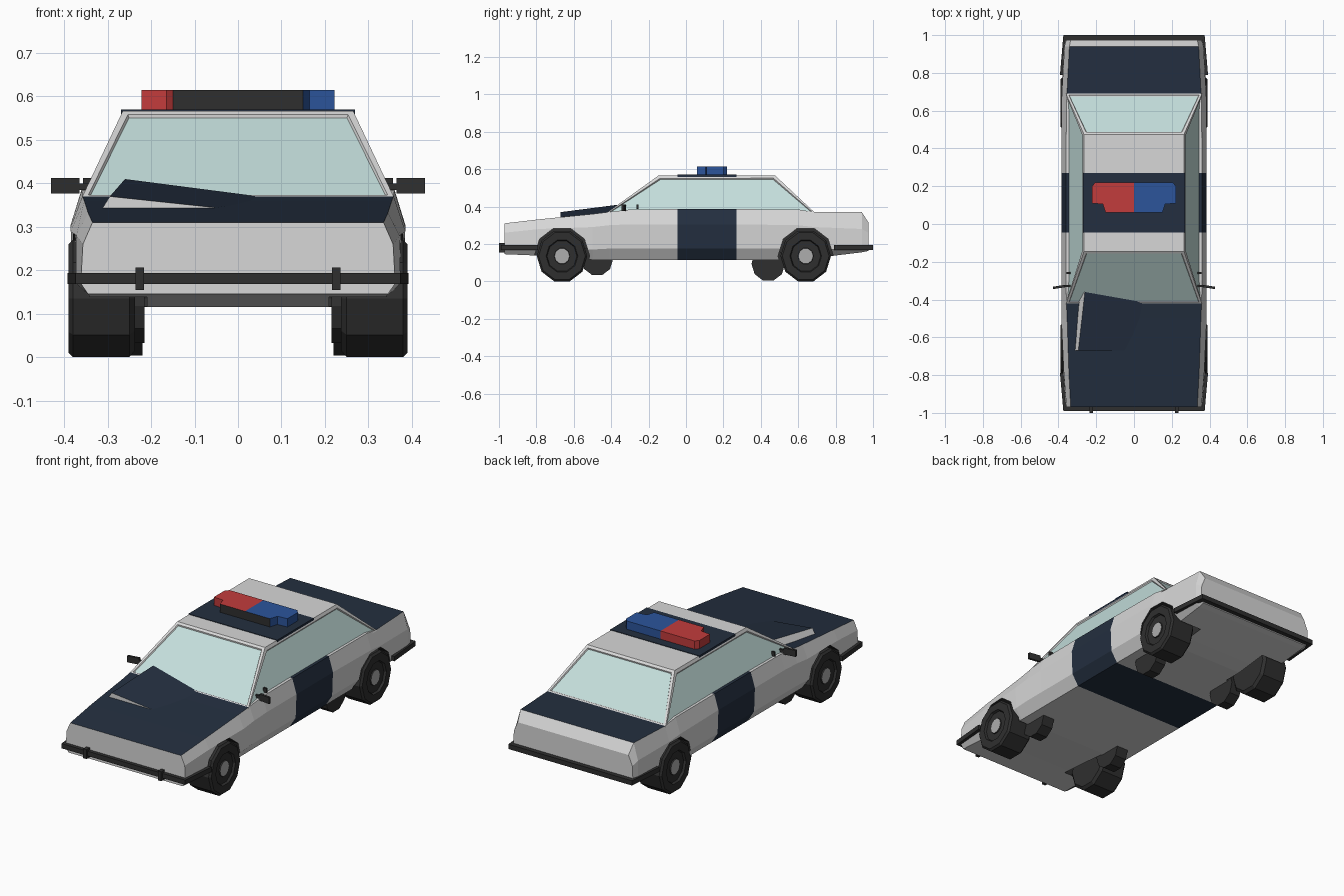
import bpy, bmesh, math
from mathutils import Vector

if "Cube" in bpy.data.objects:
    bpy.data.objects.remove(bpy.data.objects["Cube"])


def mat(name, r, g, b):
    m = bpy.data.materials.new(name)
    m.diffuse_color = (r, g, b, 1)
    m.use_nodes = True
    m.node_tree.nodes["Principled BSDF"].inputs["Base Color"].default_value = m.diffuse_color
    return m


WHITE = mat("white_paint", 0.68, 0.68, 0.68)
NAVY = mat("navy_paint", 0.017, 0.028, 0.05)
BLACK = mat("black_rubber", 0.028, 0.028, 0.028)
GLASS = mat("pale_glass", 0.55, 0.73, 0.71)
RED = mat("red_lamp", 0.54, 0.045, 0.045)
BLUE = mat("blue_lamp", 0.025, 0.09, 0.33)
HUB = mat("hub_grey", 0.42, 0.42, 0.42)


def make(name, verts, faces, mats, rule=None):
    """Mesh object with outward normals; rule(face) picks the material slot."""
    bm = bmesh.new()
    vs = [bm.verts.new(v) for v in verts]
    for f in faces:
        bm.faces.new([vs[i] for i in f])
    bmesh.ops.recalc_face_normals(bm, faces=bm.faces)
    if rule:
        for f in bm.faces:
            f.material_index = rule(f)
    me = bpy.data.meshes.new(name)
    bm.to_mesh(me)
    bm.free()
    for m in mats:
        me.materials.append(m)
    ob = bpy.data.objects.new(name, me)
    bpy.context.collection.objects.link(ob)
    return ob


def loft(name, rings, mats, rule=None, closed=False):
    n, k = len(rings[0]), len(rings)
    faces = []
    for r in range(k if closed else k - 1):
        a, b = r * n, ((r + 1) % k) * n
        faces += [(a + i, a + (i + 1) % n, b + (i + 1) % n, b + i) for i in range(n)]
    if not closed:
        faces += [tuple(range(n)), tuple(range((k - 1) * n, k * n))]
    return make(name, [v for r in rings for v in r], faces, mats, rule)


def prism(name, outline, z0, z1, mats, rule=None):
    return loft(name, [[(x, y, z) for x, y in outline] for z in (z0, z1)], mats, rule)


def box(name, lo, hi, m):
    o = [(lo[0], lo[1]), (hi[0], lo[1]), (hi[0], hi[1]), (lo[0], hi[1])]
    return prism(name, o, lo[2], hi[2], [m])


def turned(name, profile, s, y, z, mats, rule=None, sides=10):
    """Turn an (x, radius) profile about an axle; s mirrors it in x."""
    rings = []
    for x, r in profile:
        rings.append([(s * x, y + r * math.sin(math.tau * (i + .5) / sides),
                       z - r / math.cos(math.pi / sides) * math.cos(math.tau * (i + .5) / sides))
                      for i in range(sides)])
    return loft(name, rings, mats, rule)


# Lower body: y, then (half width, z) at sill, lower side, shoulder, top edge
SECTIONS = [
    (-.97, (.345, .145), (.362, .17), (.357, .26), (.335, .31)),
    (-.78, (.34, .137), (.375, .17), (.372, .28), (.345, .332)),
    (-.50, (.342, .115), (.38, .17), (.385, .29), (.354, .360)),
    (-.41, (.342, .115), (.38, .175), (.385, .30), (.358, .371)),
    (-.30, (.342, .115), (.38, .175), (.385, .305), (.360, .384)),
    (-.045, (.342, .115), (.38, .175), (.385, .305), (.360, .386)),
    (.27, (.342, .115), (.38, .175), (.385, .305), (.360, .386)),
    (.60, (.342, .115), (.38, .175), (.385, .30), (.358, .384)),
    (.69, (.342, .125), (.38, .17), (.382, .29), (.355, .37)),
    (.94, (.345, .155), (.37, .17), (.368, .28), (.342, .37)),
    (.975, (.345, .162), (.362, .18), (.358, .26), (.335, .315)),
]


def body_rule(f):
    c = f.calc_center_median()
    if -.045 < c.y < .27 and abs(f.normal.y) < .5:
        return 1
    if f.normal.z > .8 and abs(c.x) < .1 and (c.y < -.41 or .69 < c.y < .94):
        return 1
    return 0


PAINT = [WHITE, NAVY, BLACK]
body = loft("body", [[(w, y, z) for w, z in p] + [(-w, y, z) for w, z in reversed(p)]
                     for y, *p in SECTIONS], PAINT, body_rule)

# Wheel arches cut into the body
AXLES = {"front": -.663, "rear": .64}
for s in (-1, 1):
    for end, y in AXLES.items():
        cut = turned("arch_cutter", [(.21, .148), (.45, .148)], s, y, .135, PAINT, lambda f: 2)
        cut.hide_render = True
        mod = body.modifiers.new("arch", 'BOOLEAN')
        mod.operation, mod.object, mod.solver = 'DIFFERENCE', cut, 'EXACT'
        bpy.context.view_layer.objects.active = body
        bpy.ops.object.modifier_apply(modifier=mod.name)
        bpy.data.objects.remove(cut)

# Cabin with recessed windows on its four sloping faces
cabin = loft("cabin", [[(-w, a, z), (w, a, z), (w, b, z), (-w, b, z)]
                       for w, a, b, z in ((.36, -.425, .69, .366), (.265, -.145, .475, .567))],
             [WHITE, GLASS])
bm = bmesh.new()
bm.from_mesh(cabin.data)
bm.faces.ensure_lookup_table()
panes = [f for f in bm.faces if abs(f.normal.z) < .95]
bmesh.ops.inset_individual(bm, faces=panes, thickness=.019)
bmesh.ops.inset_individual(bm, faces=panes, thickness=.005, depth=-.006)
for f in panes:
    f.material_index = 1
bm.to_mesh(cabin.data)
bm.free()

# Dark band across the roof
box("roof_band", (-.269, -.045, .556), (.269, .27, .570), NAVY)

# Raised, buckled panel on the bonnet
make("bonnet_flap",
     [(-.315, -.67, .338), (-.05, -.67, .344), (.08, -.42, .366), (-.295, -.36, .365),
      (-.295, -.67, .37), (-.26, -.36, .41)],
     [(0, 1, 4), (4, 1, 5), (1, 2, 5), (0, 4, 5, 3), (2, 3, 5), (0, 3, 2, 1)],
     PAINT, lambda f: 1 if f.normal.z > .75 else 0)

# Light bar: red and blue halves with a dark front
for name, s, col in (("red_light", -1, RED), ("blue_light", 1, BLUE)):
    o = [(0, .06), (.15, .06), (.165, .105), (.222, .11), (.222, .2), (.205, .22), (0, .22)]
    prism(name, [(s * x, y) for x, y in o], .567, .615, [col, BLACK],
          lambda f: 1 if f.normal.y < -.9 and f.calc_center_median().y < .07 else 0)

# Bumpers wrapping round the corners
for name, s, tip in (("front_bumper", -1, .99), ("rear_bumper", 1, 1.0)):
    half = [(.392, .79), (.374, tip)]
    inner = [(.352, tip - .03), (.365, .79)]
    o = half + [(-x, y) for x, y in reversed(half)]
    o += [(-x, y) for x, y in reversed(inner)] + inner
    prism(name, [(x, s * y) for x, y in o], .168, .194, [BLACK])

for s in (-1, 1):
    side = "left" if s < 0 else "right"
    # Bumper guards
    box(side + "_bumper_guard", (s * .226 - .01, -1.0, .155), (s * .226 + .01, -.965, .206), BLACK)
    # Door mirrors
    o = [(.365, -.335), (.43, -.345), (.43, -.332), (.365, -.322)]
    prism(side + "_mirror", [(s * x, y) for x, y in o], .377, .412, [BLACK])
    box(side + "_mirror_stem", (s * .355 - .02, -.333, .385), (s * .355 + .02, -.322, .4), BLACK)
    box(side + "_mirror_mount", (s * .347 - .01, -.265, .388), (s * .347 + .01, -.255, .412), BLACK)
    # Wheels, hub in grey, and the dark lumps inboard of them
    for end, y in AXLES.items():
        turned(f"{end}_{side}_wheel",
               [(.237, .12), (.25, .135), (.38, .135), (.39, .125), (.39, .085), (.378, .08),
                (.378, .042), (.384, .04)], s, y, .135, [BLACK, HUB],
               lambda f: 1 if len(f.verts) > 4 and abs(f.calc_center_median().x) > .3 else 0)
    turned(side + "_front_inner_hub", [(.215, .085), (.285, .085)], s, -.475, .118, [BLACK])
    turned(side + "_rear_inner_hub", [(.22, .09), (.285, .09)], s, .44, .094, [BLACK])
